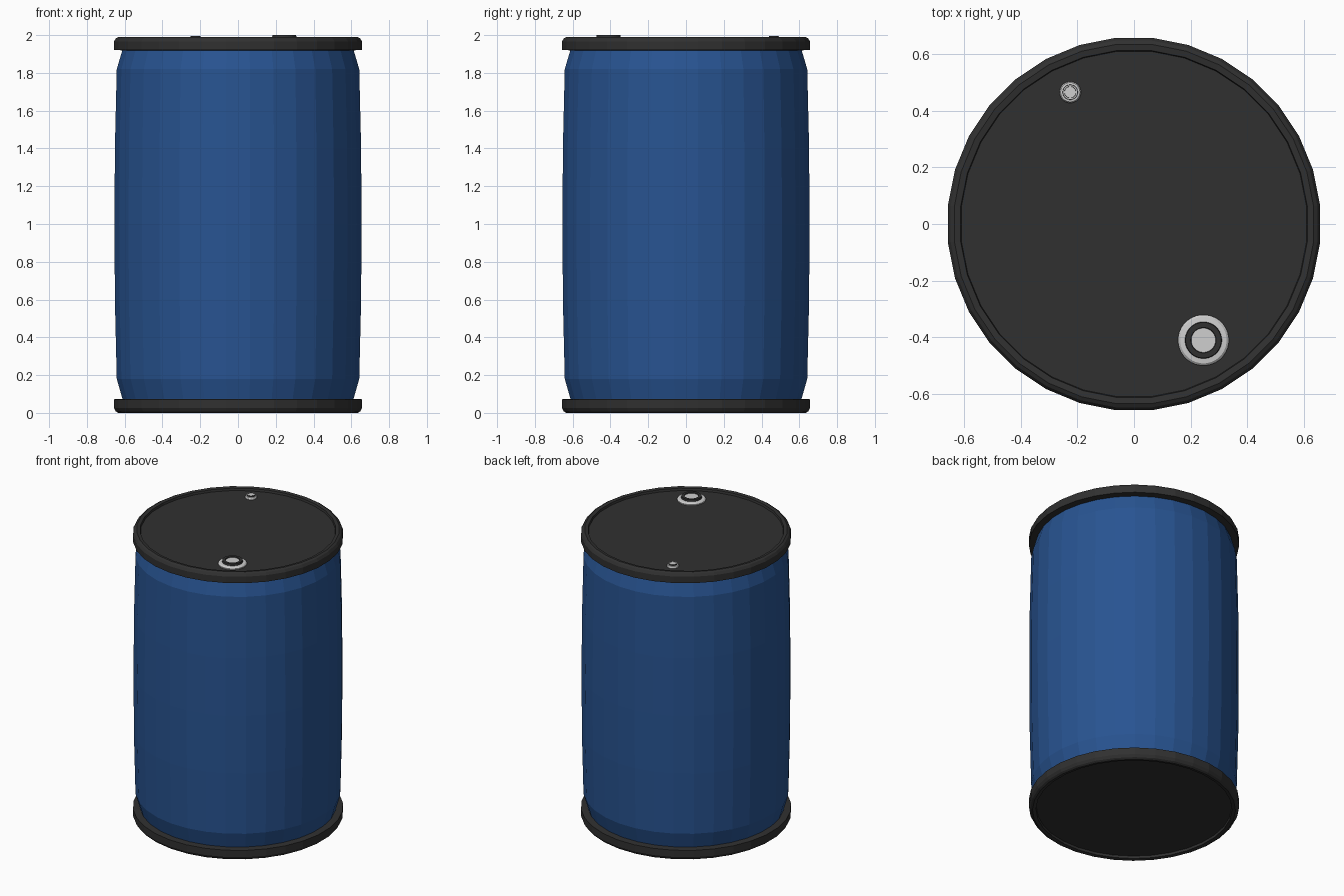
import bpy, bmesh, math

if "Cube" in bpy.data.objects:
    bpy.data.objects.remove(bpy.data.objects["Cube"])


def mat(name, rgb):
    m = bpy.data.materials.new(name)
    m.diffuse_color = (*rgb, 1)
    m.use_nodes = True
    m.node_tree.nodes["Principled BSDF"].inputs["Base Color"].default_value = m.diffuse_color
    return m


BLUE = mat("blue_plastic", (0.021, 0.088, 0.285))
BLACK = mat("black_plastic", (0.03, 0.03, 0.03))
SILVER = mat("silver_metal", (0.62, 0.62, 0.62))


def lathe(name, profile, mats, sides=32, loc=(0, 0, 0), bands=None):
    """Revolve (radius, z) points; radius 0 becomes a closed cap. bands = material per segment."""
    bm = bmesh.new()
    rings = []
    for r, z in profile:
        if r == 0:
            rings.append([bm.verts.new((0, 0, z))] * sides)
        else:
            angles = [2 * math.pi * (i + 0.5) / sides for i in range(sides)]
            rings.append([bm.verts.new((r * math.cos(a), r * math.sin(a), z)) for a in angles])
    for k in range(len(rings) - 1):
        a, b = rings[k], rings[k + 1]
        for i in range(sides):
            j = (i + 1) % sides
            corners = list(dict.fromkeys((a[i], a[j], b[j], b[i])))
            f = bm.faces.new(corners)
            f.material_index = bands[k] if bands else 0
    bmesh.ops.recalc_face_normals(bm, faces=bm.faces)
    me = bpy.data.meshes.new(name)
    bm.to_mesh(me)
    bm.free()
    for m in mats:
        me.materials.append(m)
    ob = bpy.data.objects.new(name, me)
    ob.location = loc
    bpy.context.collection.objects.link(ob)
    return ob


# Bulging barrel wall
lathe("barrel_body", [(0, 0.05), (0.61, 0.05), (0.615, 0.075), (0.645, 0.18), (0.655, 0.6),
                      (0.657, 1.0), (0.655, 1.4), (0.645, 1.82), (0.615, 1.92),
                      (0.61, 1.94), (0, 1.94)], [BLUE])

# End caps: chamfered rim around a slightly recessed disc (mirrored top and bottom)
cap = [(0, 0.02), (0.612, 0.02), (0.615, 0.004), (0.637, 0.0), (0.65, 0.008),
       (0.66, 0.025), (0.66, 0.072), (0.605, 0.075), (0, 0.075)]
lathe("bottom_cap", cap, [BLACK])
lathe("top_cap", [(r, 1.99 - z * 0.95) for r, z in cap], [BLACK])

# Large bung: stepped metal flange, raised black ring, metal centre
lathe("large_bung", [(0, 1.955), (0.09, 1.955), (0.09, 1.978), (0.082, 1.985), (0.065, 1.987),
                     (0.063, 2.0), (0.045, 2.0), (0.043, 1.995), (0, 1.995)],
      [SILVER, BLACK], loc=(0.245, -0.41, 0), bands=[0, 0, 0, 0, 1, 1, 1, 0])

# Small bung
lathe("small_bung", [(0, 1.955), (0.038, 1.955), (0.038, 1.978), (0.034, 1.984), (0.027, 1.985),
                     (0.026, 1.994), (0.021, 1.994), (0.02, 1.992), (0, 1.992)],
      [SILVER, BLACK], loc=(-0.225, 0.465, 0), bands=[0, 0, 0, 0, 1, 0, 1, 0])
